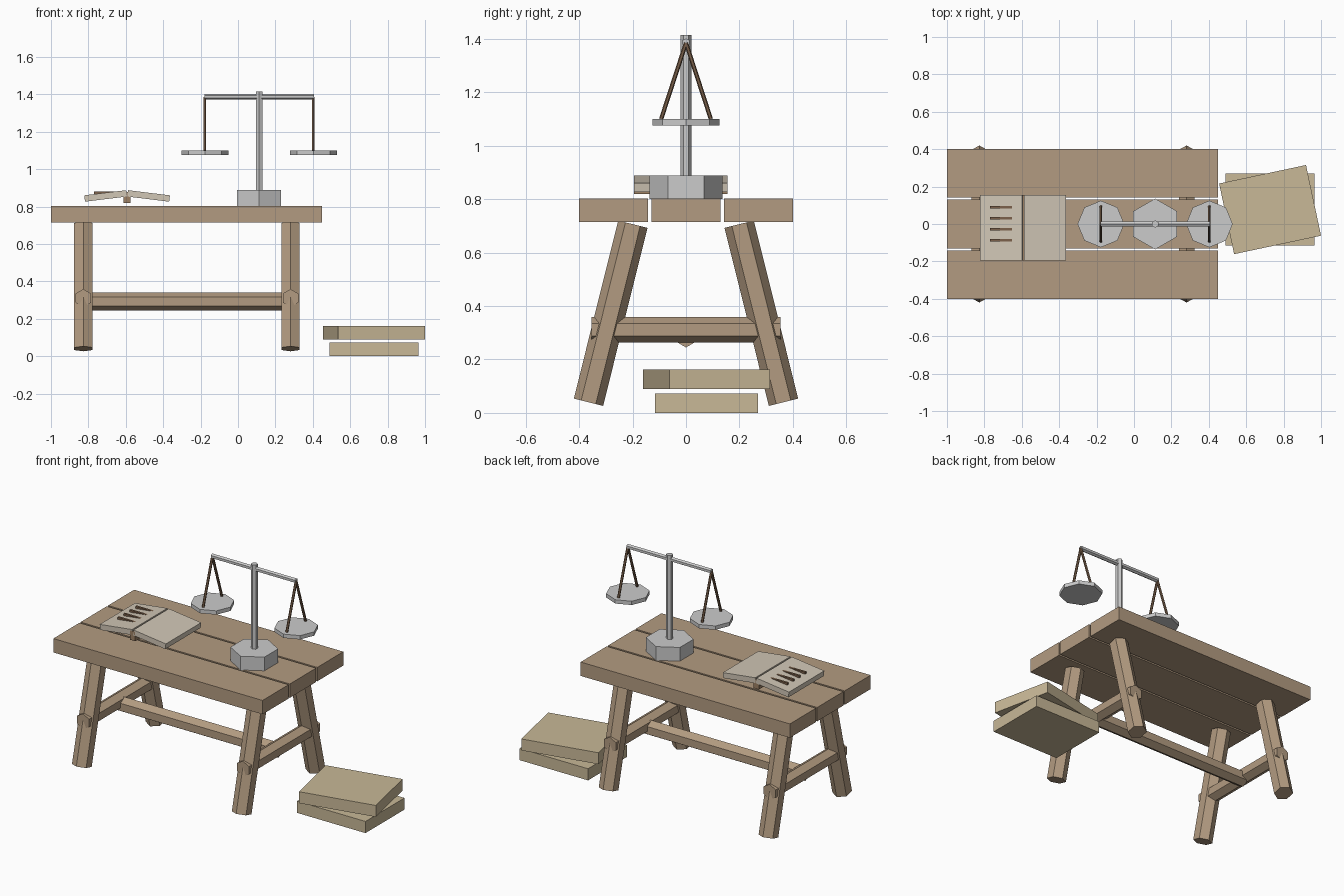
import bpy
from math import cos, sin, pi, radians
from mathutils import Vector, Matrix

if "Cube" in bpy.data.objects:
    bpy.data.objects.remove(bpy.data.objects["Cube"])


def material(name, rgb):
    m = bpy.data.materials.new(name)
    m.diffuse_color = (*rgb, 1)
    m.use_nodes = True
    m.node_tree.nodes["Principled BSDF"].inputs["Base Color"].default_value = m.diffuse_color
    return m


wood = material("wood", (0.45, 0.33, 0.22))
leather = material("book_tan", (0.58, 0.48, 0.31))
paper = material("paper", (0.64, 0.57, 0.47))
brown = material("dark_brown", (0.20, 0.12, 0.07))
spine_mat = material("spine_brown", (0.34, 0.22, 0.13))


def make(name, verts, faces, mat):
    me = bpy.data.meshes.new(name)
    me.from_pydata(verts, [], faces)
    ob = bpy.data.objects.new(name, me)
    bpy.context.collection.objects.link(ob)
    if mat:
        me.materials.append(mat)
    return ob


def prism(name, a, b, r, ref, mat=None, n=6):
    """n-sided rod from a to b, with a corner pointing towards ref."""
    a, b = Vector(a), Vector(b)
    d = (b - a).normalized()
    u = Vector(ref)
    u = (u - d * u.dot(d)).normalized()
    v = d.cross(u)
    ring = [r * (u * cos(2 * pi * i / n) + v * sin(2 * pi * i / n)) for i in range(n)]
    verts = [a + p for p in ring] + [b + p for p in ring]
    faces = [(i, (i + 1) % n, n + (i + 1) % n, n + i) for i in range(n)]
    faces += [tuple(reversed(range(n))), tuple(range(n, 2 * n))]
    return make(name, verts, faces, mat)


def box(name, lo, hi, mat, angle=0, axis='Z'):
    """Box between two corners, turned about its own centre."""
    lo, hi = Vector(lo), Vector(hi)
    c, h = (lo + hi) / 2, (hi - lo) / 2
    verts = [Vector((x * h.x, y * h.y, z * h.z))
             for x in (-1, 1) for y in (-1, 1) for z in (-1, 1)]
    faces = [(0, 1, 3, 2), (4, 6, 7, 5), (0, 4, 5, 1),
             (2, 3, 7, 6), (0, 2, 6, 4), (1, 5, 7, 3)]
    ob = make(name, verts, faces, mat)
    ob.matrix_world = Matrix.Translation(c) @ Matrix.Rotation(radians(angle), 4, axis)
    return ob


X, Y, Z = (1, 0, 0), (0, 1, 0), (0, 0, 1)

# Table top planks
for name, y0, y1 in (("front", -0.40, -0.142), ("middle", -0.13, 0.13), ("back", 0.142, 0.40)):
    box(f"{name}_plank", (-1, y0, 0.715), (0.45, y1, 0.802), wood)

# Splayed legs and cross rails
for side, x in (("left", -0.827), ("right", 0.281)):
    for end, s in (("front", -1), ("back", 1)):
        prism(f"{side}_{end}_leg", (x, s * 0.365, 0.04), (x, s * 0.199, 0.706), 0.0565, Y, wood)
    prism(f"{side}_cross_rail", (x, -0.353, 0.311), (x, 0.353, 0.311), 0.048, Z, wood)

# Long stretcher
prism("long_stretcher", (-0.827, 0, 0.293), (0.281, 0, 0.293), 0.048, Z, wood)

# Two stacked closed books on the floor
box("lower_book", (0.49, -0.116, 0), (0.965, 0.27, 0.073), leather)
box("upper_book", (0.49, -0.116, 0.09), (0.965, 0.27, 0.162), leather, 12)

# Open book: two tilted halves, spine and ruled strokes
for side, s in (("left", -1), ("right", 1)):
    cx = -0.593 + s * 0.115
    box(f"{side}_page", (cx - 0.113, -0.195, 0.840), (cx + 0.113, 0.155, 0.874), paper, s * 7, 'Y')
box("book_spine", (-0.613, -0.195, 0.82), (-0.576, 0.155, 0.878), spine_mat)
for i, y in enumerate((-0.087, -0.028, 0.031, 0.09)):
    box(f"page_stroke_{i}", (-0.77, y - 0.007, 0.868), (-0.62, y + 0.007, 0.881), brown)

# Balance scale: base, column and beam
SX = 0.113
prism("scale_base", (SX, 0, 0.80), (SX, 0, 0.888), 0.136, Y)
prism("scale_column", (SX, 0, 0.88), (SX, 0, 1.415), 0.02, Y)
prism("scale_beam", (SX - 0.292, 0, 1.387), (SX + 0.292, 0, 1.387), 0.015, Z)

# Hanging rods and pans
for side, s in (("left", -1), ("right", 1)):
    x = SX + s * 0.29
    for end, t in (("front", -1), ("back", 1)):
        prism(f"{side}_{end}_hanger", (x, 0, 1.385), (x, t * 0.093, 1.10), 0.008, Y, brown)
    prism(f"{side}_pan", (x, 0, 1.076), (x, 0, 1.1), 0.125, X, n=8)
